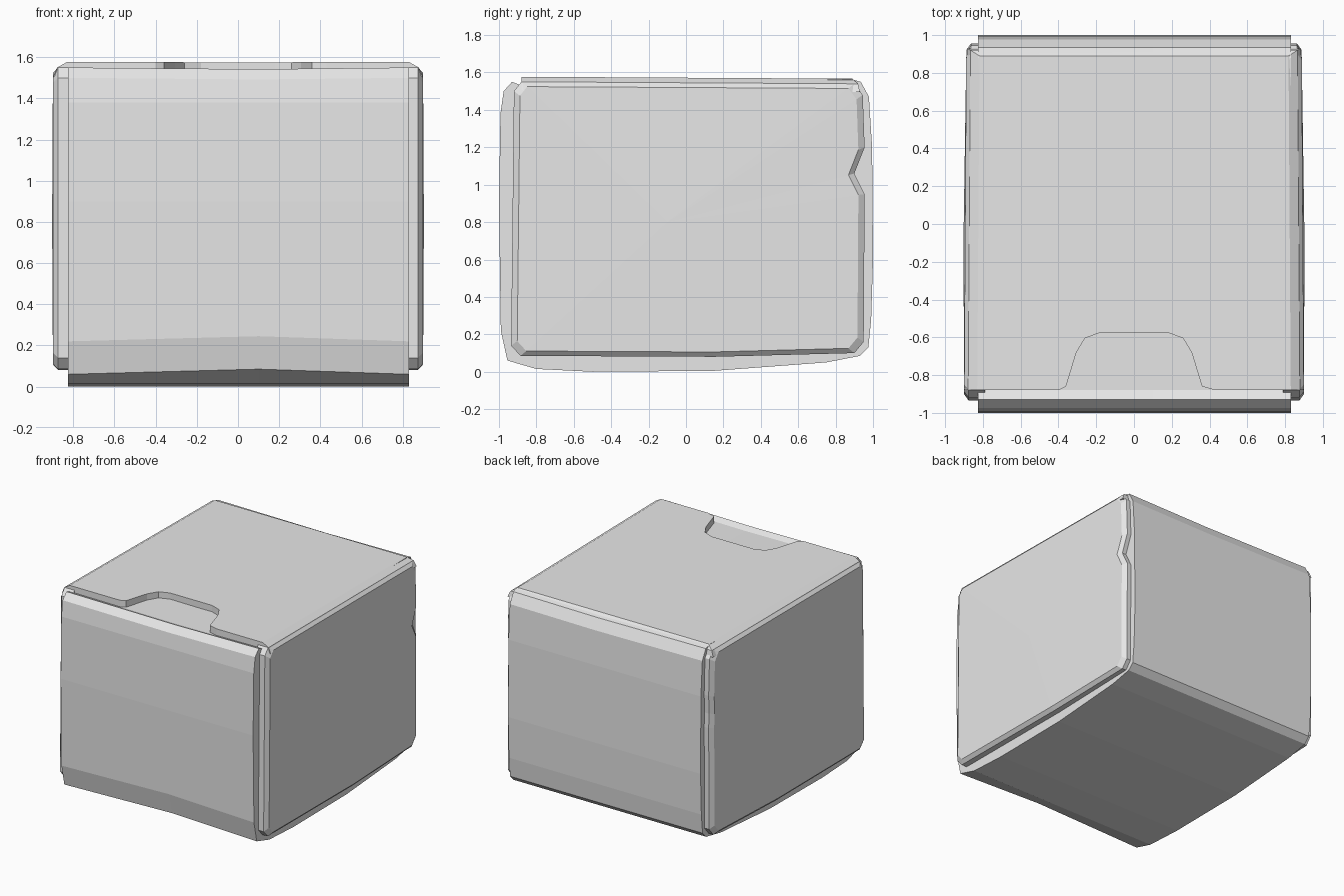
import bpy, bmesh

cube = bpy.data.objects.get("Cube")
if cube:
    bpy.data.objects.remove(cube, do_unlink=True)

grey = bpy.data.materials.new("plain grey")
grey.use_nodes = True
grey.diffuse_color = (0.8, 0.8, 0.8, 1)
grey.node_tree.nodes["Principled BSDF"].inputs["Base Color"].default_value = (0.8, 0.8, 0.8, 1)


def loft(name, rings, crown=None):
    """Skin matching rings, cap both ends; crown fans the last ring to a point."""
    bm = bmesh.new()
    rows = [[bm.verts.new(p) for p in ring] for ring in rings]
    n = len(rows[0])
    for a, b in zip(rows, rows[1:]):
        for i in range(n):
            j = (i + 1) % n
            bm.faces.new((a[i], a[j], b[j], b[i]))
    bm.faces.new(rows[0])
    if crown:
        tip = bm.verts.new(crown)
        for i in range(n):
            bm.faces.new((rows[-1][i], rows[-1][(i + 1) % n], tip))
    else:
        bm.faces.new(rows[-1])
    bmesh.ops.recalc_face_normals(bm, faces=bm.faces)
    mesh = bpy.data.meshes.new(name)
    bm.to_mesh(mesh)
    bm.free()
    mesh.materials.append(grey)
    obj = bpy.data.objects.new(name, mesh)
    bpy.context.collection.objects.link(obj)
    return obj


# Wrap: one sheet folded around front, bottom, back and top (y, z profile)
profile = [(-0.88, 1.53), (-0.93, 1.55), (-0.975, 1.5), (-0.992, 1.38), (-1, 0.9),
           (-0.99, 0.22), (-0.955, 0.06), (-0.8, 0.015), (-0.5, 0), (0.15, 0.005),
           (0.75, 0.05), (0.93, 0.085), (0.975, 0.13), (0.99, 0.28), (1, 0.6),
           (0.995, 1.2), (0.978, 1.47), (0.935, 1.55), (0.88, 1.565), (-0.4, 1.535)]
ends = [[(x, y, z) for y, z in profile] for x in (-0.825, 0.83)]
# gentle sag across the middle
middle = [(0.1, y, z + (0.025 if 0.04 < z < 0.3 and y < 0 else -0.008 if z > 1.4 else 0))
          for y, z in profile]
loft("folded_wrap", [ends[0], middle, ends[1]])

# Side panels with chamfered rims; the left one has a dented back edge
rim = [(-0.935, 0.14), (-0.885, 0.085), (0.15, 0.08), (0.9, 0.1), (0.95, 0.16),
       (0.955, 0.95), (0.95, 1.06), (0.955, 1.2), (0.945, 1.48), (0.9, 1.54),
       (-0.88, 1.55), (-0.92, 1.5)]
for side, name in ((1, "left_side_panel"), (-1, "right_side_panel")):
    outline = [(0.9 if side > 0 and z == 1.06 else y, z) for y, z in rim]

    def ring(x, inset):
        return [(side * (x - 0.012 * max(y, 0)),
                 y * (1 - inset), 0.82 + (z - 0.82) * (1 - inset)) for y, z in outline]

    loft(name, [ring(0.79, 0), ring(0.875, 0), ring(0.899, 0.035)],
         crown=(side * 0.903, -0.1, 0.8))

# Top flap with a thumb notch at the front
notch = [(-0.4, -0.88), (-0.36, -0.86), (-0.305, -0.68), (-0.26, -0.605), (-0.18, -0.575),
         (0.18, -0.575), (0.26, -0.605), (0.305, -0.68), (0.36, -0.86), (0.43, -0.88)]


def flap_ring(half, back, z):
    pts = [(-half, -0.88)] + notch + [(half, -0.88), (half - 0.012, back), (0.012 - half, back)]
    return [(x, y, z - 0.006 * y) for x, y in pts]


loft("notched_top_flap", [flap_ring(0.897, 0.93, 1.5),
                          flap_ring(0.878, 0.92, 1.545),
                          flap_ring(0.83, 0.89, 1.572)])
